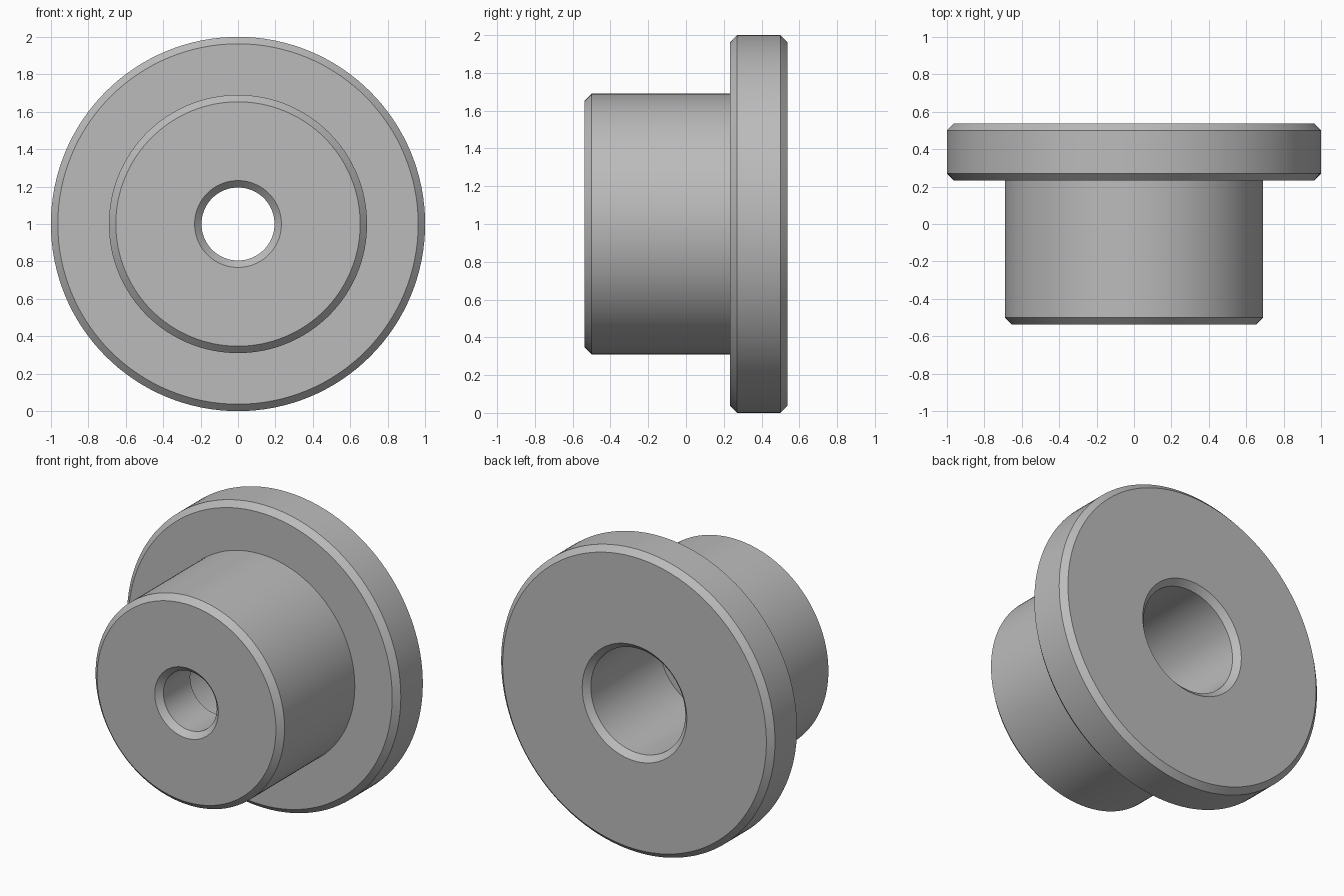
import bpy
import math

cube = bpy.data.objects.get("Cube")
if cube:
    bpy.data.objects.remove(cube, do_unlink=True)

SEGMENTS = 128
C = 0.037                      # chamfer width on every outer edge
FRONT, BACK = -0.537, 0.537    # end faces
FLANGE = 0.233                 # front face of the flange
LEDGE = -0.22                  # floor of the wide rear bore
HUB_R, FLANGE_R, BORE_R, REAR_R = 0.69, 1.0, 0.195, 0.345

# Plain grey metal
metal = bpy.data.materials.new("grey metal")
grey = (0.5, 0.5, 0.5, 1.0)
metal.diffuse_color = grey
metal.use_nodes = True
metal.node_tree.nodes["Principled BSDF"].inputs["Base Color"].default_value = grey

# Closed (radius, y) section, going round the outside and back through the bore
section = [
    (BORE_R + C, FRONT), (HUB_R - C, FRONT), (HUB_R, FRONT + C),
    (HUB_R, FLANGE), (FLANGE_R - C, FLANGE), (FLANGE_R, FLANGE + C),
    (FLANGE_R, BACK - C), (FLANGE_R - C, BACK), (REAR_R + C, BACK),
    (REAR_R, BACK - C), (REAR_R, LEDGE), (BORE_R, LEDGE),
    (BORE_R, FRONT + C),
]

# Revolve the section about the y axis
n = len(section)
verts, faces = [], []
for s in range(SEGMENTS):
    a = math.tau * s / SEGMENTS
    verts += [(r * math.sin(a), y, 1 + r * math.cos(a)) for r, y in section]
    t = (s + 1) % SEGMENTS
    for i in range(n):
        j = (i + 1) % n
        faces.append((s * n + i, s * n + j, t * n + j, t * n + i))

mesh = bpy.data.meshes.new("flanged_bushing")
mesh.from_pydata(verts, [], faces)
mesh.materials.append(metal)
bushing = bpy.data.objects.new("flanged_bushing", mesh)
bpy.context.collection.objects.link(bushing)

# Consistent outward normals, smooth walls with crisp chamfers
bpy.ops.object.select_all(action="DESELECT")
bushing.select_set(True)
bpy.context.view_layer.objects.active = bushing
bpy.ops.object.mode_set(mode="EDIT")
bpy.ops.mesh.select_all(action="SELECT")
bpy.ops.mesh.normals_make_consistent(inside=False)
bpy.ops.object.mode_set(mode="OBJECT")
bpy.ops.object.shade_smooth_by_angle(angle=math.radians(30))
